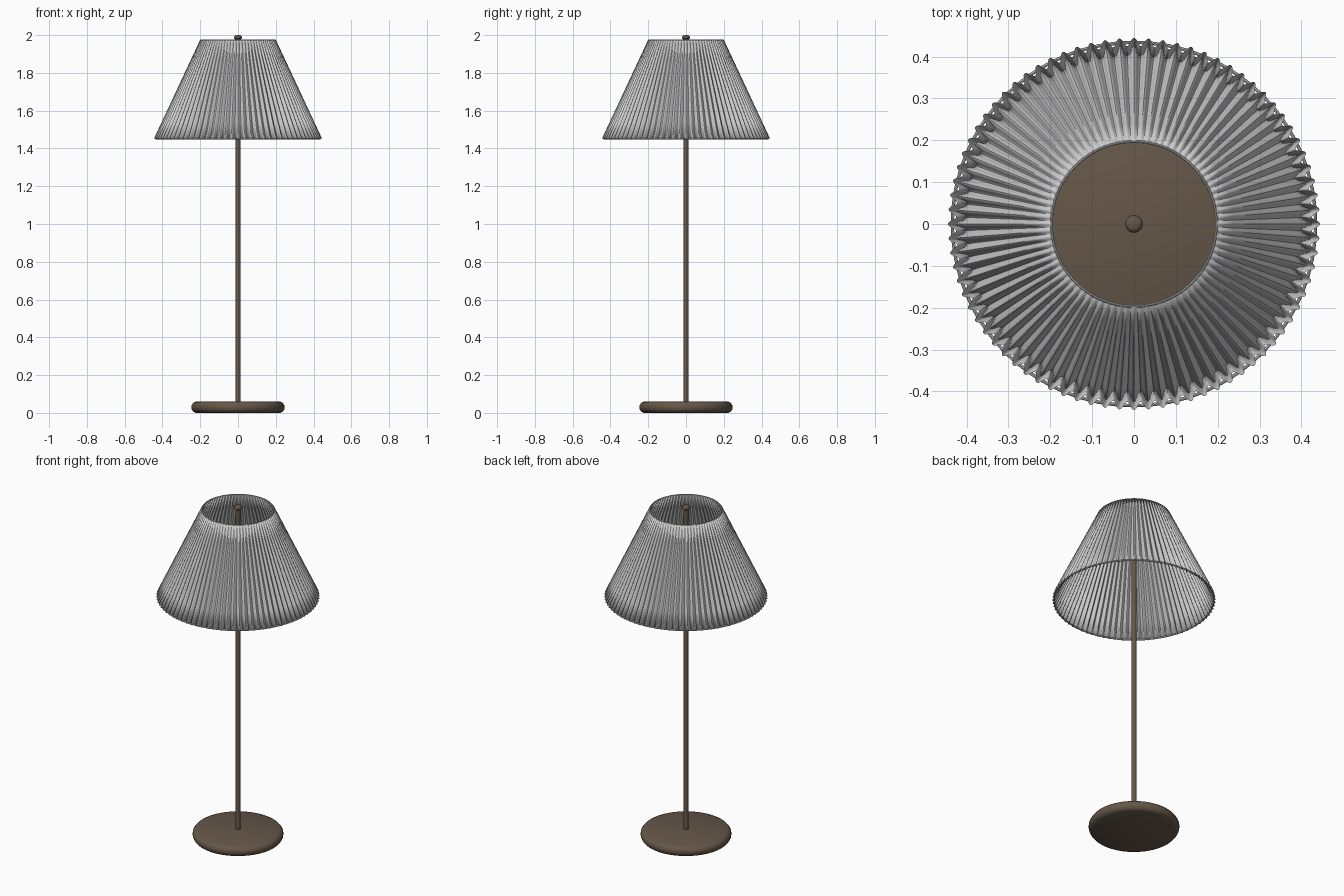
import bpy, bmesh
from math import sin, cos, pi

if "Cube" in bpy.data.objects:
    bpy.data.objects.remove(bpy.data.objects["Cube"])

brown = bpy.data.materials.new("bronze")
brown.diffuse_color = (0.13, 0.095, 0.065, 1)
brown.use_nodes = True
brown.node_tree.nodes["Principled BSDF"].inputs["Base Color"].default_value = brown.diffuse_color


def make_object(name, bm, mat=None):
    bmesh.ops.recalc_face_normals(bm, faces=bm.faces)
    me = bpy.data.meshes.new(name)
    bm.to_mesh(me)
    bm.free()
    ob = bpy.data.objects.new(name, me)
    bpy.context.collection.objects.link(ob)
    if mat:
        me.materials.append(mat)
    bpy.ops.object.select_all(action='DESELECT')
    ob.select_set(True)
    bpy.context.view_layer.objects.active = ob
    bpy.ops.object.shade_smooth_by_angle(angle=0.7)
    return ob


def lathe(name, profile, sides, mat=None):
    """Revolve (radius, z) points around z."""
    bm = bmesh.new()
    vs = [bm.verts.new((r, 0, z)) for r, z in profile]
    es = [bm.edges.new(p) for p in zip(vs, vs[1:])]
    bmesh.ops.spin(bm, geom=vs + es, cent=(0, 0, 0), axis=(0, 0, 1),
                   angle=2 * pi, steps=sides)
    bmesh.ops.remove_doubles(bm, verts=bm.verts, dist=1e-5)
    return make_object(name, bm, mat)


def ring(name, radius, z, thick):
    """Thin round trim ring."""
    pts = [(radius + thick * cos(a * pi / 4), z + thick * sin(a * pi / 4)) for a in range(9)]
    return lathe(name, pts, 128)


# Weighted foot, pole and finial
lathe("base", [(0, 0), (0.222, 0), (0.236, 0.006), (0.245, 0.018), (0.247, 0.03),
               (0.245, 0.042), (0.236, 0.054), (0.222, 0.06), (0, 0.06)], 64, brown)
lathe("pole", [(0, 0.05), (0.0135, 0.05), (0.0135, 1.98), (0, 1.98)], 24, brown)
lathe("finial", [(0, 1.976), (0.014, 1.976), (0.02, 1.981), (0.021, 1.988),
                 (0.019, 1.995), (0.012, 2.0), (0, 2.0)], 24, brown)

# Pleated shade: a cone whose ripples fade toward the top
PLEATS, STEPS, ROWS = 80, 10, 6
N = PLEATS * STEPS
bm = bmesh.new()
rows = []
for j in range(ROWS + 1):
    t = j / ROWS
    radius = 0.434 + (0.197 - 0.434) * t
    depth = 0.010 + (0.003 - 0.010) * t
    row = []
    for i in range(N):
        a = 2 * pi * i / N
        r = radius + depth * cos(PLEATS * a)
        row.append(bm.verts.new((r * cos(a), r * sin(a), 1.452 + 0.522 * t)))
    rows.append(row)
for lo, hi in zip(rows, rows[1:]):
    for i in range(N):
        k = (i + 1) % N
        bm.faces.new((lo[i], lo[k], hi[k], hi[i]))
shade = make_object("pleated_shade", bm)
solid = shade.modifiers.new("thickness", 'SOLIDIFY')
solid.thickness = 0.002
solid.offset = 0

# Trim rings at the shade's rims
ring("lower_rim", 0.434, 1.452, 0.004)
ring("upper_rim", 0.197, 1.974, 0.003)
